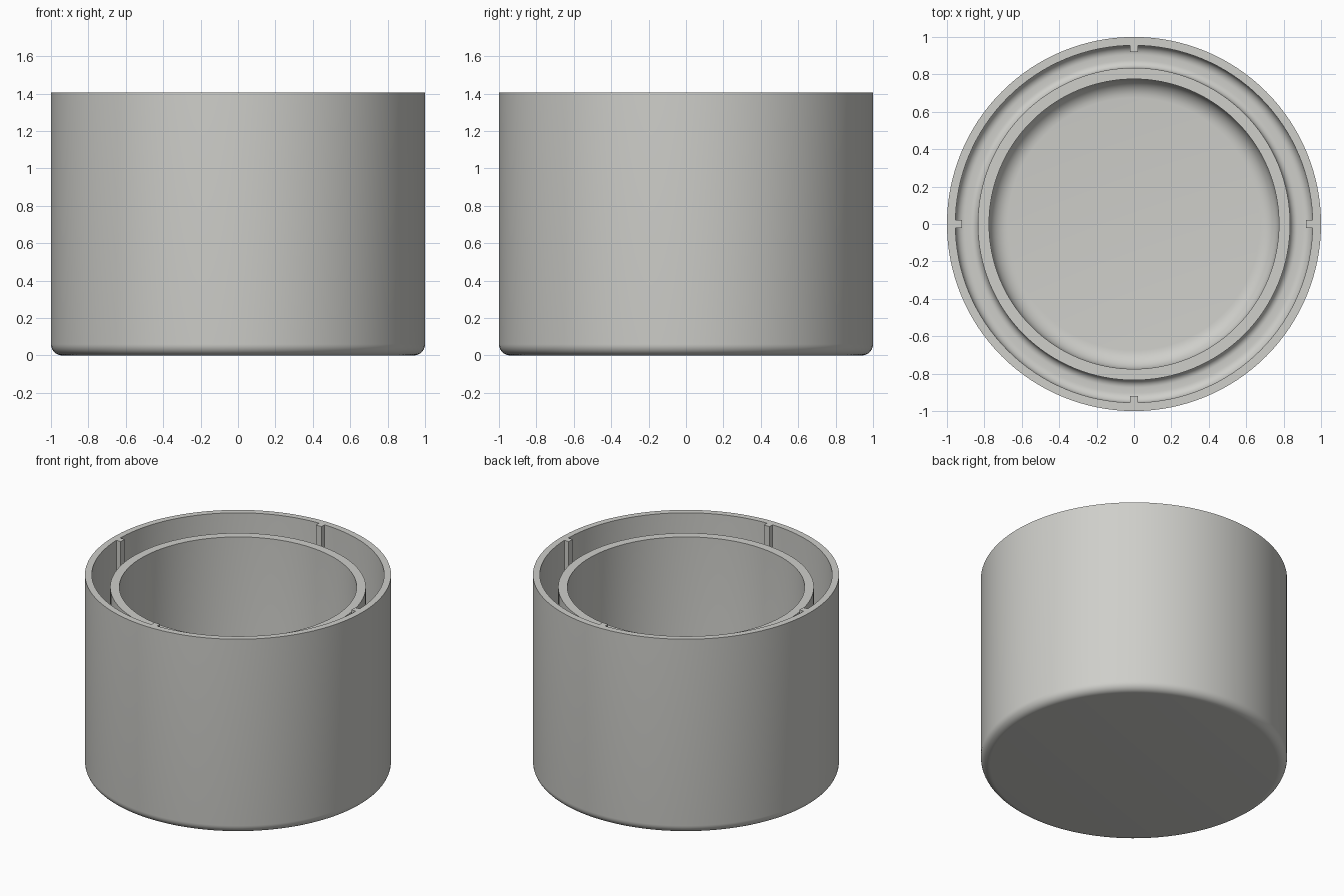
import bpy, bmesh, math
from mathutils import Matrix, Vector

if "Cube" in bpy.data.objects:
    bpy.data.objects.remove(bpy.data.objects["Cube"])

SEGMENTS = 128
TOP, INNER_TOP, FLOOR = 1.405, 1.315, 0.06

grey = bpy.data.materials.new("warm grey")
grey.diffuse_color = (0.62, 0.62, 0.59, 1)
grey.use_nodes = True
grey.node_tree.nodes["Principled BSDF"].inputs["Base Color"].default_value = grey.diffuse_color


def arc(cx, cz, r, start, end, steps=8):
    """Rounded corner of the wall profile, angles in degrees."""
    return [(cx + r * math.cos(math.radians(start + (end - start) * i / steps)),
             cz + r * math.sin(math.radians(start + (end - start) * i / steps)))
            for i in range(steps + 1)]


def finish(bm, name):
    bmesh.ops.recalc_face_normals(bm, faces=bm.faces)
    mesh = bpy.data.meshes.new(name)
    bm.to_mesh(mesh)
    bm.free()
    mesh.materials.append(grey)
    obj = bpy.data.objects.new(name, mesh)
    bpy.context.collection.objects.link(obj)
    return obj


# Double-walled pot: one profile turned around the z axis
profile = [(0, 0)]
profile += arc(0.94, 0.06, 0.06, -90, 0)                  # rounded foot
profile += [(1, TOP), (0.955, TOP)]                       # outer wall and rim
profile += arc(0.905, FLOOR + 0.05, 0.05, 0, -90)         # channel floor
profile += arc(0.875, FLOOR + 0.04, 0.04, 270, 180)
profile += [(0.835, INNER_TOP), (0.775, INNER_TOP)]       # inner wall and rim
profile += arc(0.675, FLOOR + 0.1, 0.1, 0, -90)           # bowl floor
profile += [(0, FLOOR)]

bm = bmesh.new()
verts = [bm.verts.new((x, 0, z)) for x, z in profile]
edges = [bm.edges.new(pair) for pair in zip(verts, verts[1:])]
bmesh.ops.spin(bm, geom=verts + edges, cent=(0, 0, 0), axis=(0, 0, 1),
               angle=math.tau, steps=SEGMENTS)
bmesh.ops.remove_doubles(bm, verts=bm.verts, dist=0.0005)
pot = finish(bm, "double_walled_pot")
bpy.context.view_layer.objects.active = pot
pot.select_set(True)
bpy.ops.object.shade_smooth_by_angle(angle=math.radians(35))

# Four upright ribs on the inside of the outer wall
for i, side in enumerate(("right", "back", "left", "front")):
    bm = bmesh.new()
    place = (Matrix.Rotation(i * math.pi / 2, 4, "Z")
             @ Matrix.Translation(Vector((0.94, 0, (TOP + FLOOR) / 2)))
             @ Matrix.Diagonal((0.04, 0.044, TOP - FLOOR, 1)))
    bmesh.ops.create_cube(bm, size=1, matrix=place)
    finish(bm, side + "_rib")
